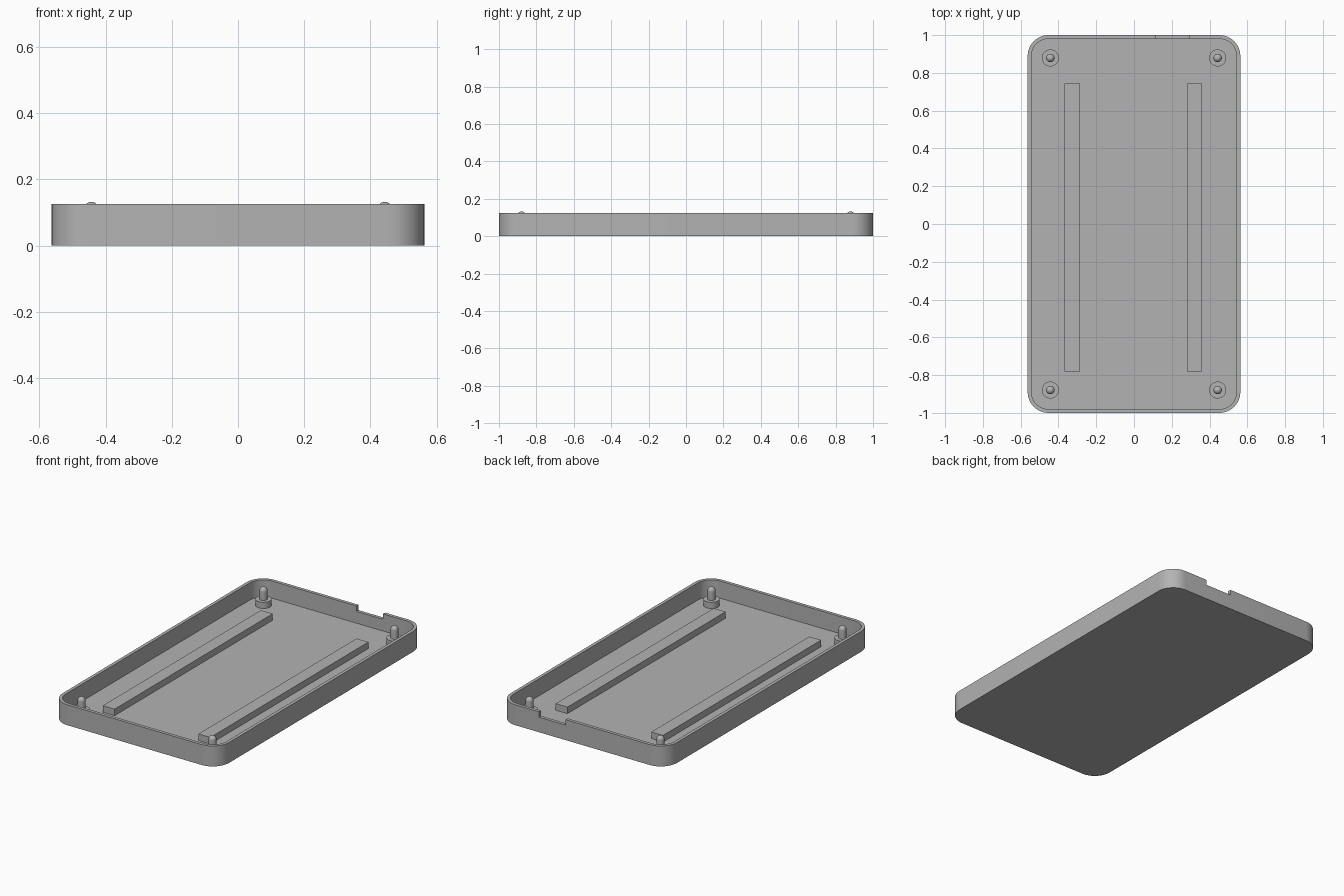
import bpy, bmesh
from math import sin, cos, pi, radians

cube = bpy.data.objects.get("Cube")
if cube:
    bpy.data.objects.remove(cube, do_unlink=True)

HALF_X, HALF_Y, HEIGHT = 0.563, 1.0, 0.125
WALL, FLOOR, CORNER = 0.02, 0.02, 0.11

grey = bpy.data.materials.new("plain_grey")
grey.use_nodes = True
grey.diffuse_color = (0.45, 0.45, 0.45, 1)
grey.node_tree.nodes["Principled BSDF"].inputs["Base Color"].default_value = grey.diffuse_color


def finish(name, bm):
    """Turn a bmesh into a named object with smooth curves and sharp edges."""
    bmesh.ops.recalc_face_normals(bm, faces=bm.faces)
    mesh = bpy.data.meshes.new(name)
    bm.to_mesh(mesh)
    bm.free()
    mesh.materials.append(grey)
    obj = bpy.data.objects.new(name, mesh)
    bpy.context.collection.objects.link(obj)
    return obj


def smooth(obj):
    bpy.ops.object.select_all(action='DESELECT')
    obj.select_set(True)
    bpy.context.view_layer.objects.active = obj
    bpy.ops.object.shade_smooth_by_angle(angle=radians(30))


def rounded_ring(inset, z, steps=12):
    """Rounded rectangle points, going round from the +x side."""
    r = CORNER - inset
    points = []
    for quarter, (sx, sy) in enumerate([(1, 1), (-1, 1), (-1, -1), (1, -1)]):
        for i in range(steps + 1):
            a = (quarter + i / steps) * pi / 2
            points.append((sx * (HALF_X - CORNER) + r * cos(a),
                           sy * (HALF_Y - CORNER) + r * sin(a), z))
    return points


def skin(rings):
    """Join a stack of closed rings and cap both ends."""
    bm = bmesh.new()
    loops = [[bm.verts.new(p) for p in ring] for ring in rings]
    n = len(loops[0])
    for low, high in zip(loops, loops[1:]):
        for i in range(n):
            j = (i + 1) % n
            bm.faces.new((low[i], low[j], high[j], high[i]))
    bm.faces.new(loops[0])
    bm.faces.new(loops[-1])
    return bm


def box(name, x0, x1, y0, y1, z0, z1):
    bm = bmesh.new()
    bmesh.ops.create_cube(bm, size=1)
    bmesh.ops.scale(bm, vec=(x1 - x0, y1 - y0, z1 - z0), verts=bm.verts)
    bmesh.ops.translate(bm, vec=((x0 + x1) / 2, (y0 + y1) / 2, (z0 + z1) / 2), verts=bm.verts)
    return finish(name, bm)


def turned(name, x, y, profile, sides=32):
    """Round part from (radius, height) pairs."""
    rings = [[(x + r * cos(2 * pi * i / sides), y + r * sin(2 * pi * i / sides), z)
              for i in range(sides)] for r, z in profile]
    smooth(finish(name, skin(rings)))


# Open tray with thin walls
tray = finish("tray", skin([rounded_ring(0, 0), rounded_ring(0, HEIGHT),
                            rounded_ring(WALL, HEIGHT), rounded_ring(WALL, FLOOR)]))

# Notch in the rim of the back wall
cutter = box("notch_cutter", 0.115, 0.295, 0.95, 1.05, HEIGHT - 0.033, HEIGHT + 0.05)
cutter.hide_render = True
cut = tray.modifiers.new("notch", 'BOOLEAN')
cut.operation, cut.solver, cut.object = 'DIFFERENCE', 'EXACT', cutter
bpy.context.view_layer.objects.active = tray
bpy.ops.object.modifier_apply(modifier=cut.name)
bpy.data.objects.remove(cutter, do_unlink=True)
smooth(tray)

# Two long support rails on the floor
for side, x in (("right", -0.327), ("left", 0.32)):
    box(side + "_rail", x - 0.04, x + 0.04, -0.782, 0.745, FLOOR - 0.005, 0.06)

# Corner standoffs, each with a round-tipped locating pin
PIN, TIP = 0.022, 0.132
dome = [(PIN * cos(a), TIP - PIN + PIN * sin(a)) for a in (radians(d) for d in range(0, 90, 11))]
for sx, side in ((-1, "right"), (1, "left")):
    for sy, end in ((-1, "front"), (1, "back")):
        x, y = sx * 0.443, sy * 0.879
        turned(f"{end}_{side}_standoff", x, y, [(0.045, FLOOR - 0.005), (0.045, 0.058)])
        turned(f"{end}_{side}_pin", x, y, [(PIN, 0.05)] + dome)
